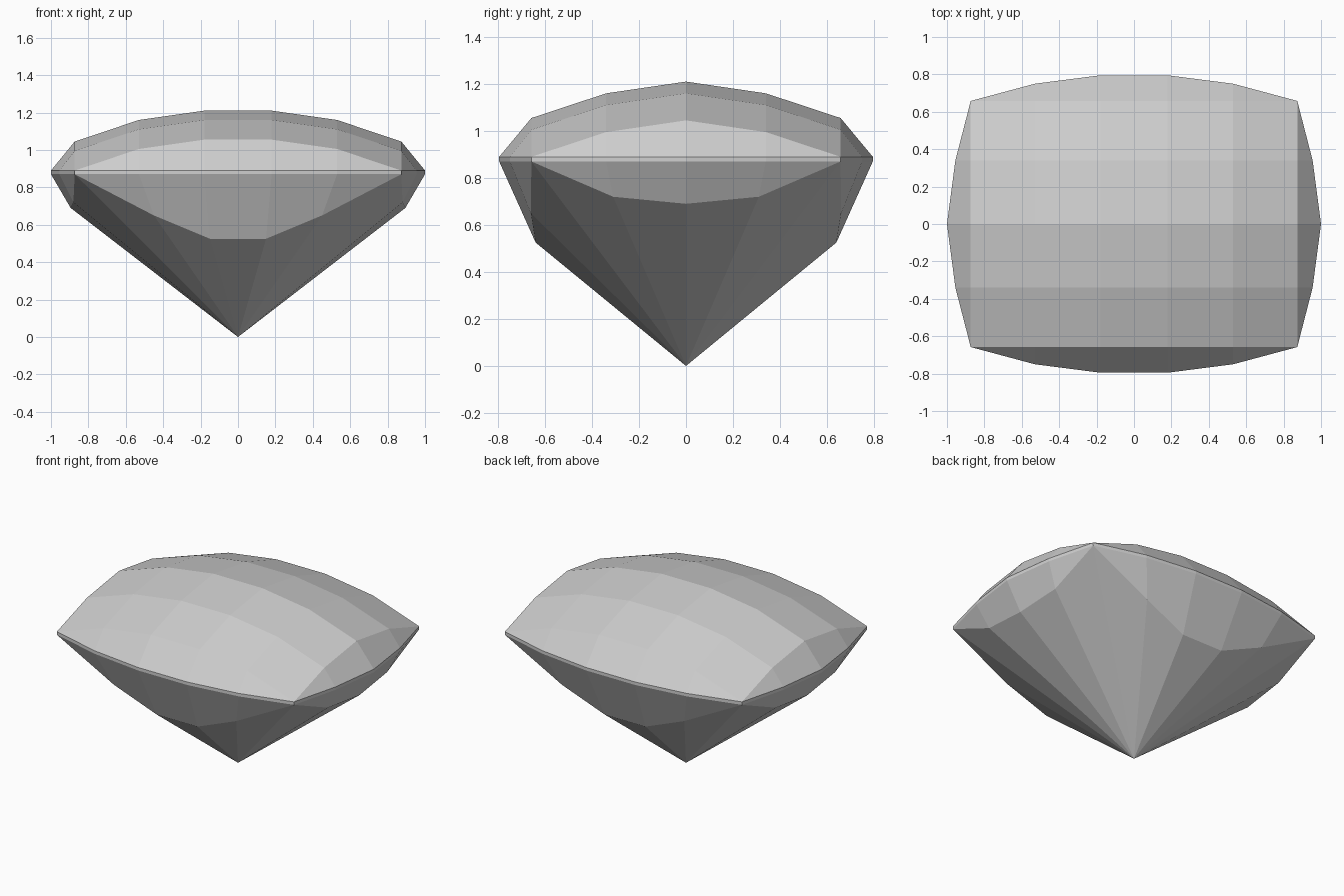
import bpy
import bmesh

cube = bpy.data.objects.get("Cube")
if cube:
    bpy.data.objects.remove(cube, do_unlink=True)

gem_grey = bpy.data.materials.new("gem_grey")
gem_grey.use_nodes = True
colour = (0.62, 0.62, 0.62, 1)
gem_grey.diffuse_color = colour
gem_grey.node_tree.nodes["Principled BSDF"].inputs["Base Color"].default_value = colour

# Crown: (position, drop below the apex) along each axis
APEX = 1.21
ACROSS = [(0, 0), (0.18, 0), (0.53, 0.05), (0.873, 0.165)]
DEEP = [(0, 0), (0.34, 0.05), (0.658, 0.155)]
# Girdle outline of one quarter, from the side to the back
GIRDLE = [(1, 0), (0.955, 0.34), (0.873, 0.658), (0.53, 0.75), (0.18, 0.795), (0, 0.795)]
GIRDLE_TOP, GIRDLE_BOTTOM = 0.89, 0.87
# Lower edge of the pavilion's upper facets
BREAK = [(0.895, 0, 0.69), (0.88, 0.31, 0.72), (0.873, 0.658, GIRDLE_BOTTOM),
         (0.45, 0.66, 0.65), (0.15, 0.64, 0.525), (0, 0.64, 0.525)]

bm = bmesh.new()


def bridge(a, b):
    """Join two equal rows of vertices with quads."""
    for i in range(len(a) - 1):
        bm.faces.new((a[i], a[i + 1], b[i + 1], b[i]))


def row(points):
    return [bm.verts.new(p) for p in points]


# Domed crown
crown = [row([(x, y, APEX - dx - dy) for x, dx in ACROSS]) for y, dy in DEEP]
for a, b in zip(crown, crown[1:]):
    bridge(a, b)
crown_rim = [r[-1] for r in crown] + crown[-1][-2::-1]

# Girdle band and pavilion facets
girdle_top = row([(x, y, GIRDLE_TOP) for x, y in GIRDLE])
girdle_bottom = row([(x, y, GIRDLE_BOTTOM) for x, y in GIRDLE])
pavilion = row(BREAK)
for a, b in ((crown_rim, girdle_top), (girdle_top, girdle_bottom), (girdle_bottom, pavilion)):
    bridge(a, b)

# Fan down to the point
tip = bm.verts.new((0, 0, 0))
for a, b in zip(pavilion, pavilion[1:]):
    bm.faces.new((a, b, tip))
bmesh.ops.remove_doubles(bm, verts=bm.verts[:], dist=0.001)

# Mirror the quarter into the whole stone
for axis in "XY":
    bmesh.ops.mirror(bm, geom=bm.verts[:] + bm.edges[:] + bm.faces[:],
                     axis=axis, merge_dist=0.0001)
    bmesh.ops.remove_doubles(bm, verts=bm.verts[:], dist=0.001)

# Remove the seam on the flat middle facets
seam = [e for e in bm.edges if all(abs(v.co.x) < 0.001 for v in e.verts)]
bmesh.ops.dissolve_edges(bm, edges=seam, use_verts=True)
bmesh.ops.recalc_face_normals(bm, faces=bm.faces[:])

mesh = bpy.data.meshes.new("gemstone")
bm.to_mesh(mesh)
bm.free()
mesh.materials.append(gem_grey)
gemstone = bpy.data.objects.new("gemstone", mesh)
bpy.context.collection.objects.link(gemstone)
